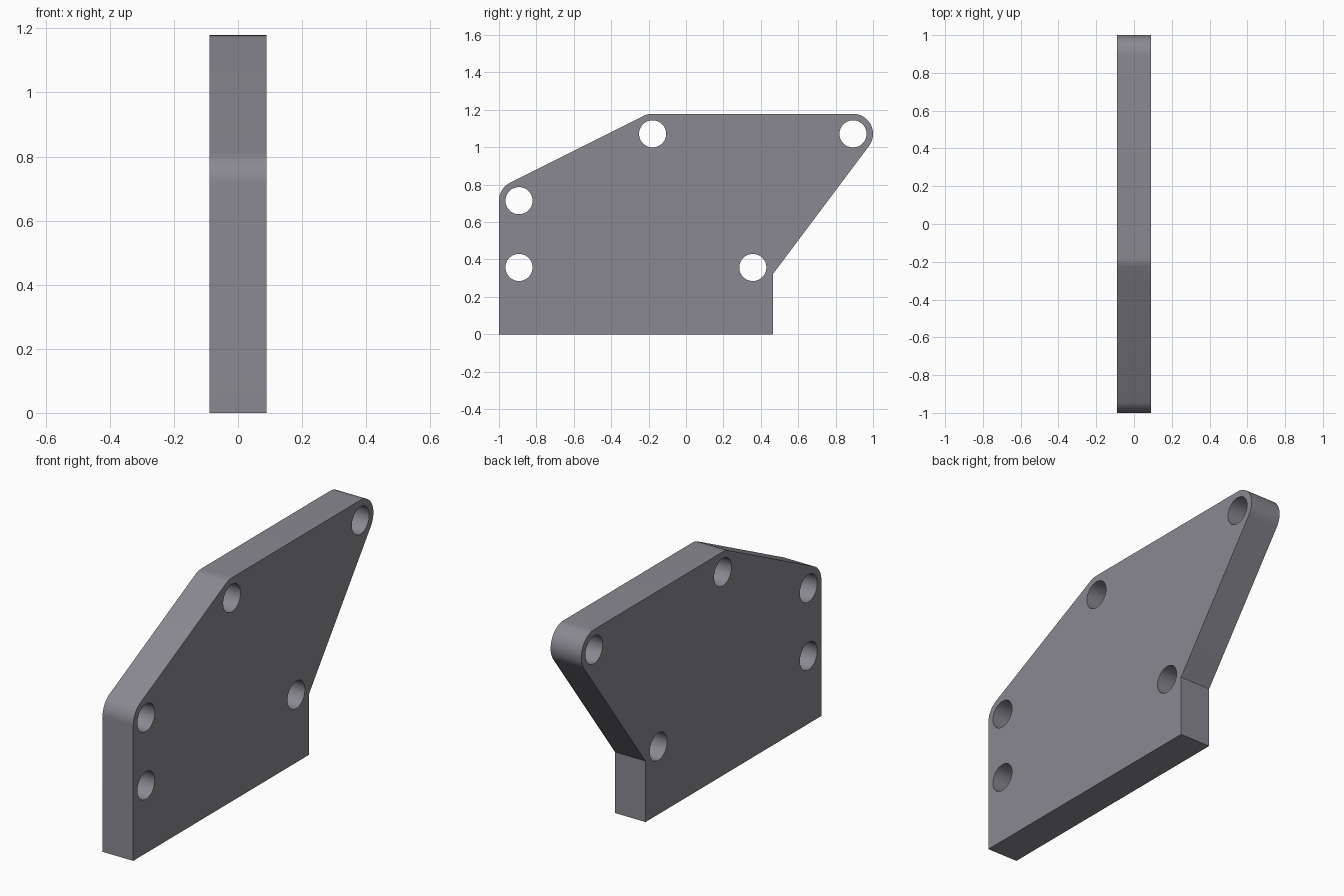
import bpy, bmesh, math

if "Cube" in bpy.data.objects:
    bpy.data.objects.remove(bpy.data.objects["Cube"])

U = 1.25 / 7            # layout pitch
R = 0.6 * U             # rounded edge radius around the holes
HOLE = 0.0725           # hole radius
LOW_L, UP_L = (-5 * U, 2 * U), (-5 * U, 4 * U)
TOP, TIP, LOW_R = (-U, 6 * U), (5 * U, 6 * U), (2 * U, 2 * U)


def arc(c, r, a0, a1, n):
    """Points on an arc, angles in degrees, both ends included."""
    angs = [math.radians(a0 + (a1 - a0) * i / n) for i in range(n + 1)]
    return [(c[0] + r * math.cos(a), c[1] + r * math.sin(a)) for a in angs]


def add_loop(curve, pts):
    s = curve.splines.new('POLY')
    s.points.add(len(pts) - 1)
    for p, (y, z) in zip(s.points, pts):
        p.co = (y, z, 0, 1)
    s.use_cyclic_u = True


# Plate outline (y, z) with arcs tangent to the slanted edges
slope = 90 + math.degrees(math.atan2(1, 2))
under = -math.degrees(math.atan2(3, 4))
outline = [(LOW_R[0] + R, 0), (-1, 0)]
outline += arc(UP_L, R, 180, slope, 12)
outline += arc(TOP, R, slope, 90, 6)
outline += arc(TIP, R, 90, under, 24)
outline += [(LOW_R[0] + R, LOW_R[1] - R / 3)]

curve = bpy.data.curves.new("bracket_plate", 'CURVE')
curve.dimensions = '2D'
curve.fill_mode = 'BOTH'
curve.extrude = U / 2
add_loop(curve, outline)

# Bolt holes
for c in (LOW_L, UP_L, TOP, TIP, LOW_R):
    add_loop(curve, arc(c, HOLE, 0, 360, 48)[:-1])

# Stand the plate up in the y-z plane and turn it into a clean mesh
plate = bpy.data.objects.new("bracket_plate", curve)
bpy.context.collection.objects.link(plate)
plate.rotation_euler = (math.pi / 2, 0, math.pi / 2)
bpy.context.view_layer.objects.active = plate
plate.select_set(True)
bpy.ops.object.convert(target='MESH')
plate = bpy.context.object
plate.name = "bracket_plate"

bm = bmesh.new()
bm.from_mesh(plate.data)
bmesh.ops.remove_doubles(bm, verts=bm.verts, dist=1e-4)
bmesh.ops.recalc_face_normals(bm, faces=bm.faces)
bm.to_mesh(plate.data)
bm.free()
bpy.ops.object.transform_apply(location=False, rotation=True, scale=True)
bpy.ops.object.shade_smooth_by_angle(angle=math.radians(30))

# Dark, slightly violet grey
mat = bpy.data.materials.new("dark_grey")
mat.diffuse_color = (0.253, 0.25, 0.28, 1)
mat.use_nodes = True
mat.node_tree.nodes["Principled BSDF"].inputs["Base Color"].default_value = mat.diffuse_color
plate.data.materials.clear()
plate.data.materials.append(mat)
